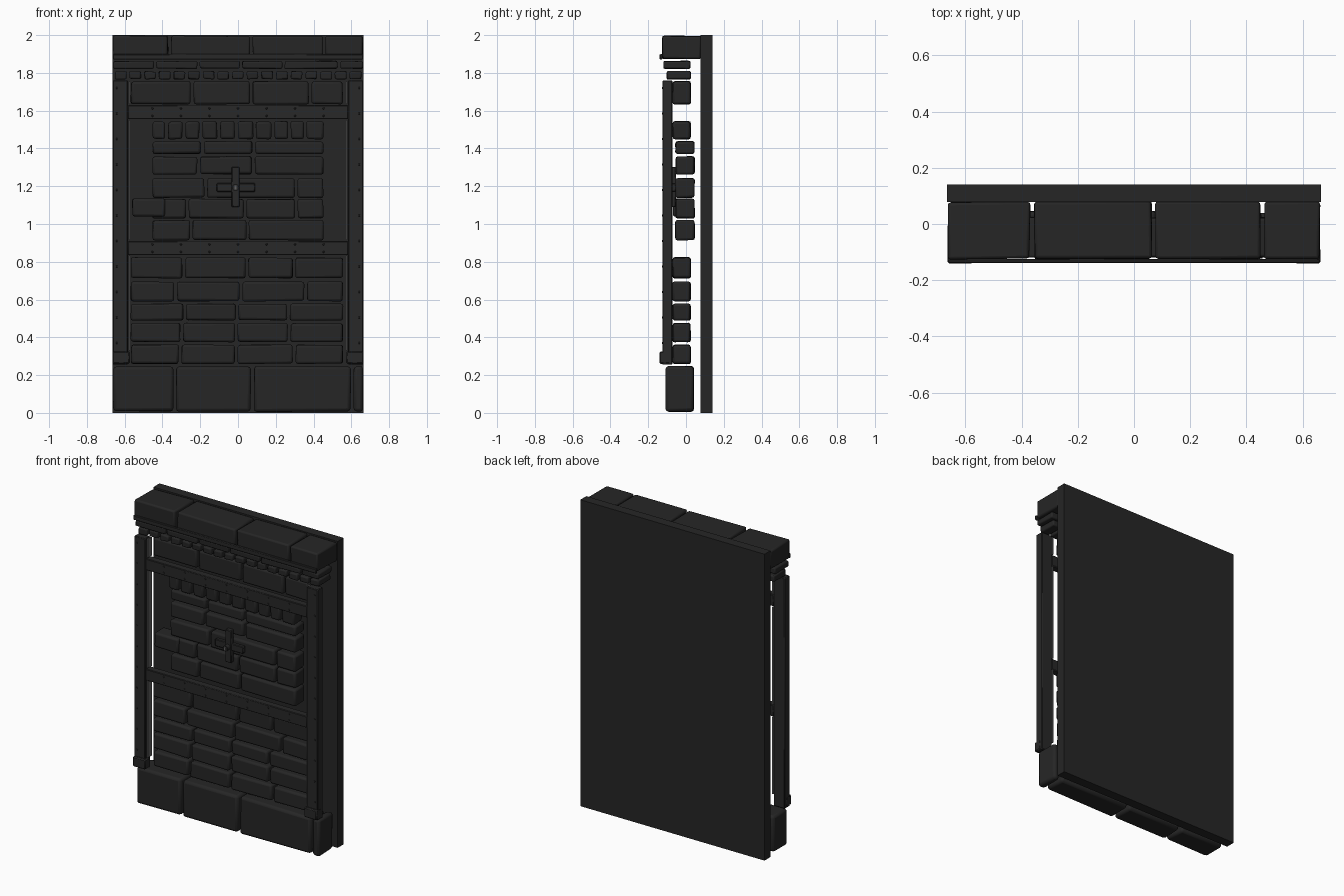
import bpy, bmesh, math, random
from mathutils import Matrix, Vector

if "Cube" in bpy.data.objects:
    bpy.data.objects.remove(bpy.data.objects["Cube"])
random.seed(4)


def material(name, c):
    m = bpy.data.materials.new(name)
    m.diffuse_color = (c, c, c, 1)
    m.use_nodes = True
    m.node_tree.nodes["Principled BSDF"].inputs["Base Color"].default_value = m.diffuse_color
    return m


STONE = material("charcoal stone", 0.019)
IRON = material("dark iron", 0.021)
EDGE = material("worn metal edge", 0.12)


def build(name, boxes, mat, bevel=0.0, jitter=0.0, segments=1):
    """One object made of boxes (x0, x1, y0, y1, z0, z1) with bevelled edges."""
    bm = bmesh.new()
    for x0, x1, y0, y1, z0, z1 in boxes:
        mtx = Matrix.Translation(((x0 + x1) / 2, (y0 + y1) / 2, (z0 + z1) / 2)) @ \
            Matrix.Diagonal((x1 - x0, y1 - y0, z1 - z0, 1))
        for v in bmesh.ops.create_cube(bm, size=1, matrix=mtx)["verts"]:
            v.co += Vector([random.uniform(-jitter, jitter) for _ in range(3)])
    me = bpy.data.meshes.new(name)
    bm.to_mesh(me)
    bm.free()
    ob = bpy.data.objects.new(name, me)
    bpy.context.collection.objects.link(ob)
    me.materials.append(mat)
    if bevel:
        b = ob.modifiers.new("bevel", "BEVEL")
        b.width, b.segments = bevel, segments
    return ob


def both_sides(boxes):
    return boxes + [(-b[1], -b[0]) + tuple(b[2:]) for b in boxes]


def course(name, y0, y1, z0, z1, joints, gap=0.016, bevel=0.012):
    """A row of bricks between consecutive joint positions."""
    g = gap / 2
    build(name, [(a + g, b - g, y0, y1, z0, z1) for a, b in zip(joints, joints[1:])],
          STONE, bevel, 0.003, 2)


# back slab
build("back_slab", [(-0.665, 0.665, 0.078, 0.14, 0, 2)], STONE)

# plinth and coping stones
course("plinth_stones", -0.107, 0.04, 0.008, 0.247, [-0.67, -0.335, 0.077, 0.605, 0.67], 0.018, 0.016)
course("coping_stones", -0.125, 0.078, 1.875, 1.995, [-0.67, -0.363, 0.07, 0.457, 0.67], 0.016, 0.01)
build("coping_trim", [(-0.662, 0.662, -0.139, -0.124, 1.87, 1.9)], IRON, 0.004)

# cornice courses
course("cornice_upper", -0.118, 0.022, 1.822, 1.862,
       [-0.668, -0.44, -0.21, 0.015, 0.24, 0.535, 0.668], 0.014, 0.008)
course("cornice_dentils", -0.1, 0.024, 1.767, 1.808,
       [-0.66 + 1.32 * i / 17 for i in range(18)], 0.018, 0.008)

# courses above and below the window panel
L, R = -0.575, 0.563
course("lintel_course", -0.07, 0.024, 1.635, 1.755, [L, -0.243, 0.07, 0.383, R])
lower = [(0.713, 0.822, -0.287, 0.048, 0.297), (0.592, 0.695, -0.33, 0.015, 0.357),
         (0.49, 0.577, -0.282, -0.005, 0.267), (0.376, 0.475, -0.298, -0.01, 0.27),
         (0.26, 0.36, -0.306, -0.01, 0.298)]
for i, (z0, z1, *js) in enumerate(lower):
    course(f"lower_course_{i + 1}", -0.07, 0.024, z0, z1, [L] + js + [R])

# bricked-in window
A = 0.46
course("window_soldier_course", -0.07, 0.024, 1.45, 1.543,
       [-A, -0.378, -0.287, -0.196, -0.103, -0.01, 0.087, 0.185, 0.272, 0.355, A])
window = [(1.372, 1.437, -0.19, 0.083), (1.263, 1.357, -0.208, 0.08),
          (1.14, 1.243, -0.17, 0.308), (1.03, 1.132, -0.268, 0.038, 0.308),
          (0.915, 1.02, -0.247, 0.05)]
for i, (z0, z1, *js) in enumerate(window):
    course(f"window_course_{i + 1}", -0.055, 0.045, z0, z1, [-A] + js + [A])
build("loose_brick", [(-0.56, -0.385, -0.068, 0.03, 1.04, 1.135)], STONE, 0.012, 0.003, 2)

# iron frame: posts, rails, feet
build("frame_posts", both_sides([(0.583, 0.663, -0.125, -0.072, 0.255, 1.76)]), IRON, 0.004)
build("post_edge_strips", both_sides([(0.572, 0.58, -0.112, -0.072, a, b)
      for a, b in ((0.33, 0.833), (0.915, 1.55), (1.635, 1.755))]), EDGE)
build("frame_rails", [(-0.583, 0.583, -0.12, -0.072, a, b)
      for a, b in ((1.555, 1.63), (0.835, 0.91))], IRON, 0.004)
build("post_feet", both_sides([(0.573, 0.664, -0.14, -0.085, 0.26, 0.325)]), IRON, 0.006)

# rivets
spots = [(0.151 * i, -0.12, z + d) for i in range(-3, 4) for z in (1.592, 0.872) for d in (-0.02, 0.02)]
spots += [(s * 0.642, -0.125, 0.37 + 0.135 * i) for s in (-1, 1) for i in range(11)]
bm = bmesh.new()
for p in spots:
    bmesh.ops.create_cone(bm, cap_ends=True, segments=8, radius1=0.007, radius2=0.004, depth=0.006,
                          matrix=Matrix.Translation(p) @ Matrix.Rotation(math.pi / 2, 4, "X"))
me = bpy.data.meshes.new("rivets")
bm.to_mesh(me)
bm.free()
me.materials.append(IRON)
bpy.context.collection.objects.link(bpy.data.objects.new("rivets", me))

# wall anchor: crossed straps with a centre boss
build("anchor_straps", [(-0.034, 0.008, -0.085, -0.053, 1.09, 1.302),
                        (-0.113, 0.09, -0.078, -0.053, 1.17, 1.216)], IRON, 0.004)
bpy.ops.mesh.primitive_cylinder_add(vertices=12, radius=0.018, depth=0.03,
                                    location=(-0.013, -0.098, 1.193), rotation=(math.pi / 2, 0, 0))
boss = bpy.context.object
boss.name = "anchor_boss"
boss.data.materials.append(IRON)
build("anchor_pin", [(-0.019, -0.007, -0.118, -0.112, 1.182, 1.204)], EDGE)

# soft edges on the stones
bpy.ops.object.select_all(action="DESELECT")
for ob in bpy.data.objects:
    if ob.type == "MESH":
        ob.select_set(True)
bpy.context.view_layer.objects.active = boss
bpy.ops.object.shade_smooth_by_angle(angle=math.radians(35))
